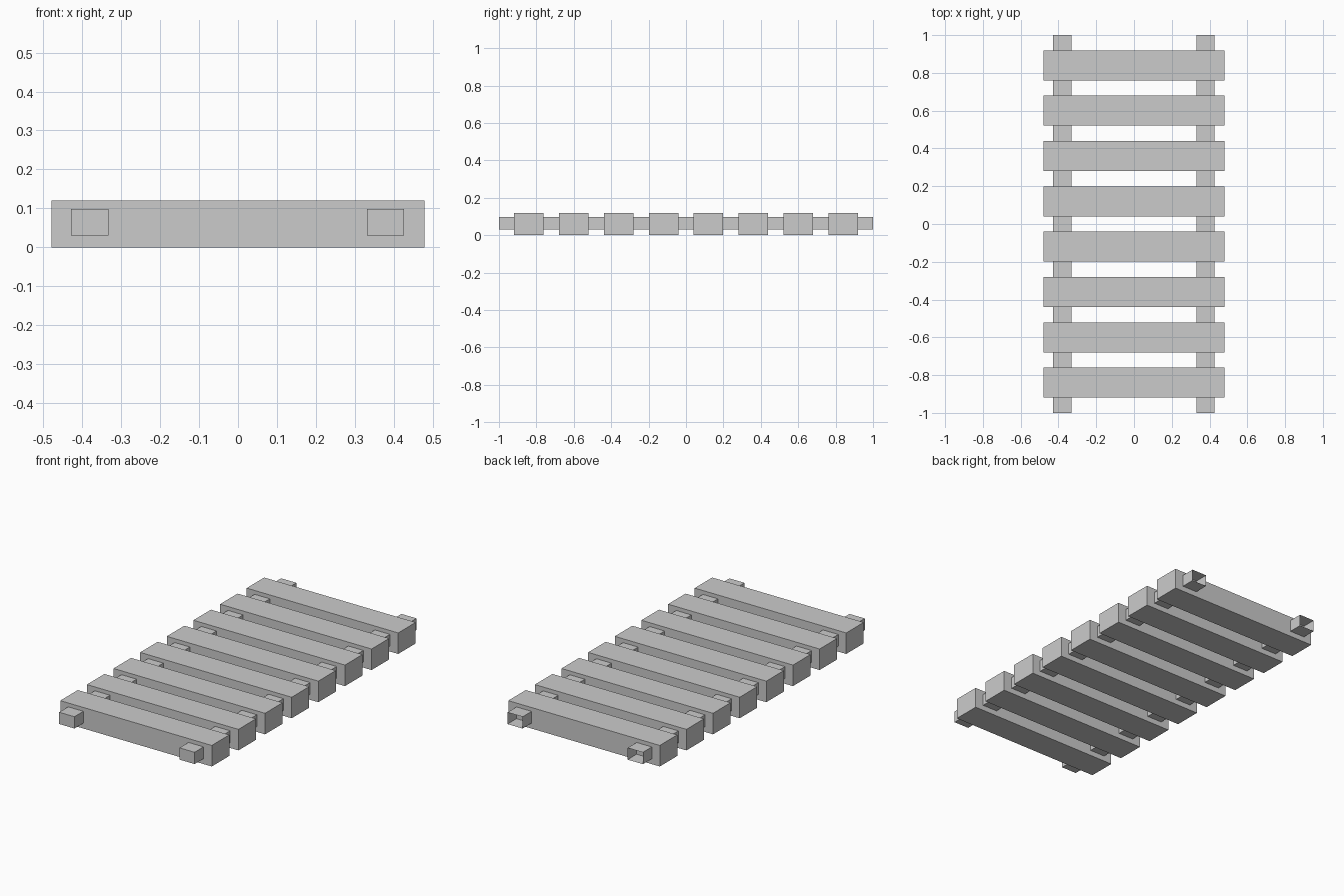
import bpy, bmesh
from mathutils import Matrix, Vector

if "Cube" in bpy.data.objects:
    bpy.data.objects.remove(bpy.data.objects["Cube"])


def box(name, lo, hi, open_back=False):
    lo, hi = Vector(lo), Vector(hi)
    bm = bmesh.new()
    bmesh.ops.create_cube(bm, size=1.0, matrix=Matrix.Translation((lo + hi) / 2)
                          @ Matrix.Diagonal((*(hi - lo), 1)))
    if open_back:
        back = [f for f in bm.faces if f.normal.y > 0.9]
        bmesh.ops.delete(bm, geom=back, context='FACES_ONLY')
    mesh = bpy.data.meshes.new(name)
    bm.to_mesh(mesh)
    bm.free()
    obj = bpy.data.objects.new(name, mesh)
    bpy.context.collection.objects.link(obj)
    return obj


# Eight cross ties, evenly spaced
for i in range(8):
    y = -0.84 + 0.24 * i
    box(f"tie_{i + 1}", (-0.478, y - 0.079, 0), (0.478, y + 0.079, 0.12))

# Two long rails running through the ties, open at the back end
box("left_rail", (-0.428, -1, 0.031), (-0.332, 1, 0.098), open_back=True)
box("right_rail", (0.331, -1, 0.031), (0.426, 1, 0.098), open_back=True)
